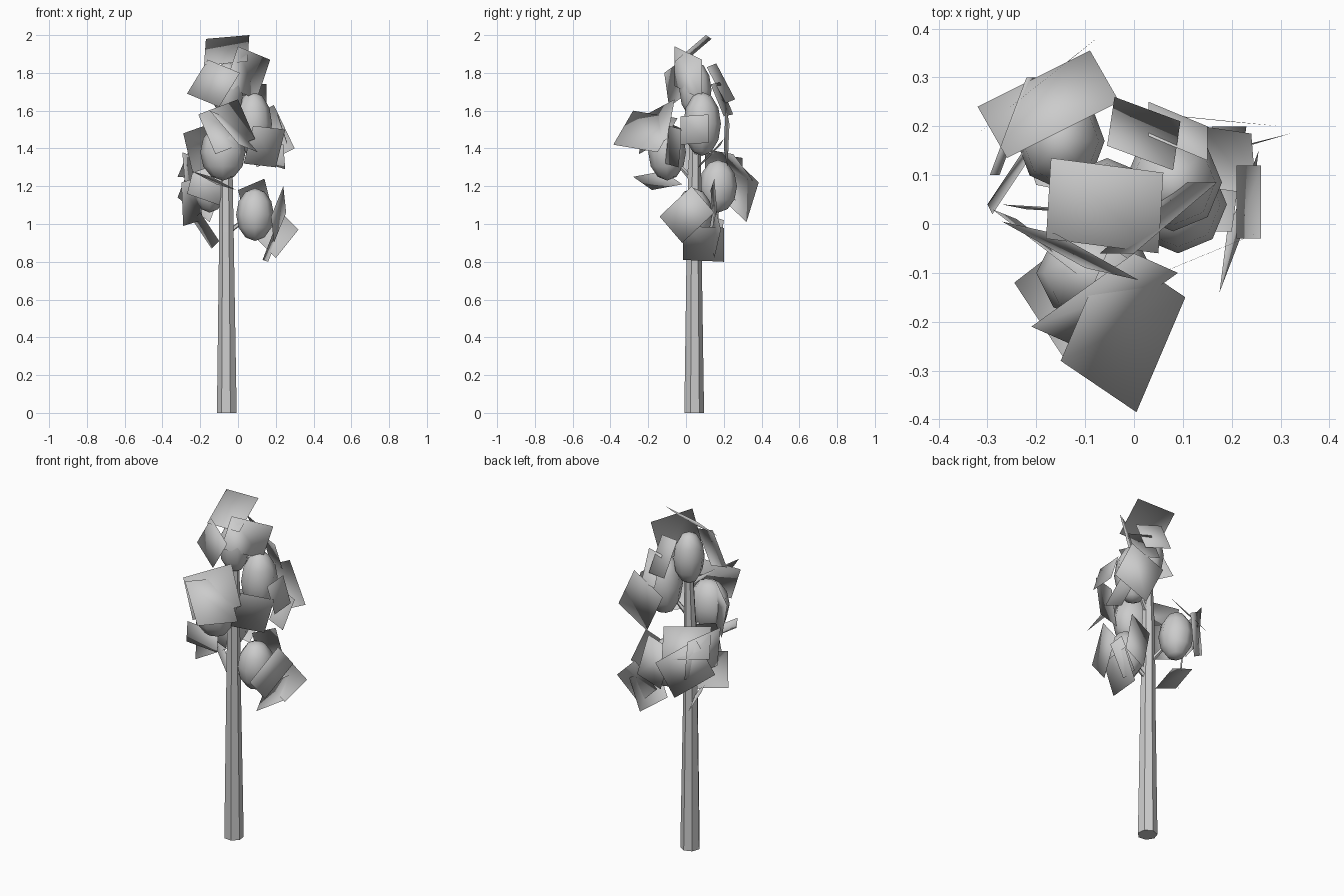
import bpy, bmesh, math
from mathutils import Vector, Matrix

if "Cube" in bpy.data.objects:
    bpy.data.objects.remove(bpy.data.objects["Cube"])


def finish(name, bm, angle=60):
    me = bpy.data.meshes.new(name)
    bm.to_mesh(me)
    bm.free()
    ob = bpy.data.objects.new(name, me)
    bpy.context.collection.objects.link(ob)
    bpy.ops.object.select_all(action='DESELECT')
    ob.select_set(True)
    bpy.context.view_layer.objects.active = ob
    bpy.ops.object.shade_smooth_by_angle(angle=math.radians(angle))
    return ob


def limb(name, path, sides):
    """Tapered faceted tube through (x, y, z, radius) stations."""
    bm = bmesh.new()
    pts = [Vector(p[:3]) for p in path]
    q = (pts[-1] - pts[0]).to_track_quat('Z', 'Y')
    rings = []
    for p, st in zip(pts, path):
        rings.append([bm.verts.new(p + q @ Vector((st[3] * math.cos(a), st[3] * math.sin(a), 0)))
                      for a in (math.tau * i / sides for i in range(sides))])
    for r0, r1 in zip(rings, rings[1:]):
        for i in range(sides):
            j = (i + 1) % sides
            bm.faces.new((r0[i], r0[j], r1[j], r1[i]))
    bm.faces.new(rings[0][::-1])
    bm.faces.new(rings[-1])
    return finish(name, bm, 30)


def foliage(name, centre, radii, cards):
    """Low-poly leaf mass plus flat leaf cards, each given by three corners."""
    c = Vector(centre)
    bm = bmesh.new()
    bmesh.ops.create_uvsphere(bm, u_segments=8, v_segments=6, radius=1,
                              matrix=Matrix.Translation(c) @ Matrix.Diagonal((*radii, 1)))
    finish(name + "_mass", bm)
    bm = bmesh.new()
    for p in cards:
        a, b, d = (Vector(v) for v in p)
        f = bm.faces.new([bm.verts.new(v) for v in (a, b, d, a + d - b)])
        f.normal_update()
        if f.normal.dot(f.calc_center_median() - c) < 0:
            f.normal_flip()
    me = finish(name + "_leaf_cards", bm).data
    # rounded shading: card normals radiate from the leaf mass
    me.normals_split_custom_set_from_vertices([(v.co - c).normalized() for v in me.vertices])


# trunk and branches
limb("trunk", [(-.058, .042, 0, .054), (-.06, .042, .8, .042),
               (-.062, .045, 1.25, .036), (-.05, .05, 1.75, .02)], 7)

# crown clusters
top = [((-.17, .135, 1.98), (.06, .105, 2.0), (.05, -.06, 1.86)),
       ((-.16, -.02, 1.87), (-.27, .005, 1.69), (-.1, -.09, 1.62)),
       ((0, -.06, 1.94), (.17, .085, 1.87), (.1, .085, 1.66)),
       ((-.04, .26, 1.66), (.095, .21, 1.64), (.08, .11, 1.83))]
foliage("top_foliage", (-.055, .05, 1.71), (.085, .085, .15), top)

right_upper = [((.19, .21, 1.63), (.30, .20, 1.40), (.1, .22, 1.3)),
               ((.21, -.03, 1.57), (.21, .12, 1.58), (.26, .12, 1.43)),
               ((.03, .25, 1.58), (.15, .2, 1.57), (.15, .13, 1.74)),
               ((.08, -.09, 1.52), (.25, -.02, 1.5), (.2, -.04, 1.3)),
               ((.14, .2, 1.45), (.24, .185, 1.42), (.25, .06, 1.29))]
foliage("right_upper_foliage", (.08, .085, 1.53), (.1, .1, .17), right_upper)

front = [((-.15, -.28, 1.6), (.005, -.385, 1.42), (.105, -.15, 1.38)),
         ((-.21, -.21, 1.58), (0, -.06, 1.66), (.09, -.1, 1.45)),
         ((-.245, -.12, 1.28), (-.14, -.28, 1.25), (-.01, -.18, 1.18)),
         ((-.29, .03, 1.48), (-.12, -.1, 1.54), (-.07, -.12, 1.33))]
foliage("front_foliage", (-.08, -.1, 1.38), (.12, .1, .15), front)

left = [((-.32, .24, 1.25), (-.09, .355, 1.23), (-.03, .25, 1.37)),
        ((-.24, .25, 1.35), (-.07, .385, 1.22), (-.15, .32, 1.01)),
        ((-.295, .1, 1.38), (-.22, .3, 1.35), (-.2, .3, 1.12)),
        ((-.3, .04, 1.22), (-.2, .19, 1.25), (-.19, .17, 1.02)),
        ((-.24, .2, 1.02), (-.2, .08, 1.06), (-.1, .06, .91)),
        ((-.22, .03, 1.36), (-.05, .02, 1.3), (-.1, .03, 1.1))]
foliage("left_foliage", (-.15, .17, 1.2), (.09, .1, .14), left)

right_lower = [((.2, -.015, .99), (.23, .2, .98), (.16, .2, .8)),
               ((.22, .16, 1.07), (.32, .185, .97), (.2, .15, .82)),
               ((.24, .03, 1.2), (.175, -.14, 1.04), (.19, -.02, .9)),
               ((0, .13, 1.18), (.14, .15, 1.24), (.2, .17, 1.0))]
foliage("right_lower_foliage", (.09, .04, 1.05), (.1, .1, .14), right_lower)

# branches into each side cluster
for name, z, tip in (("right_upper", 1.35, (.06, .08, 1.5)), ("front", 1.22, (-.07, -.08, 1.36)),
                     ("left", 1.05, (-.13, .15, 1.18)), ("right_lower", .95, (.07, .04, 1.05))):
    limb(name + "_branch", [(-.06, .045, z, .014), (*tip, .008)], 5)
